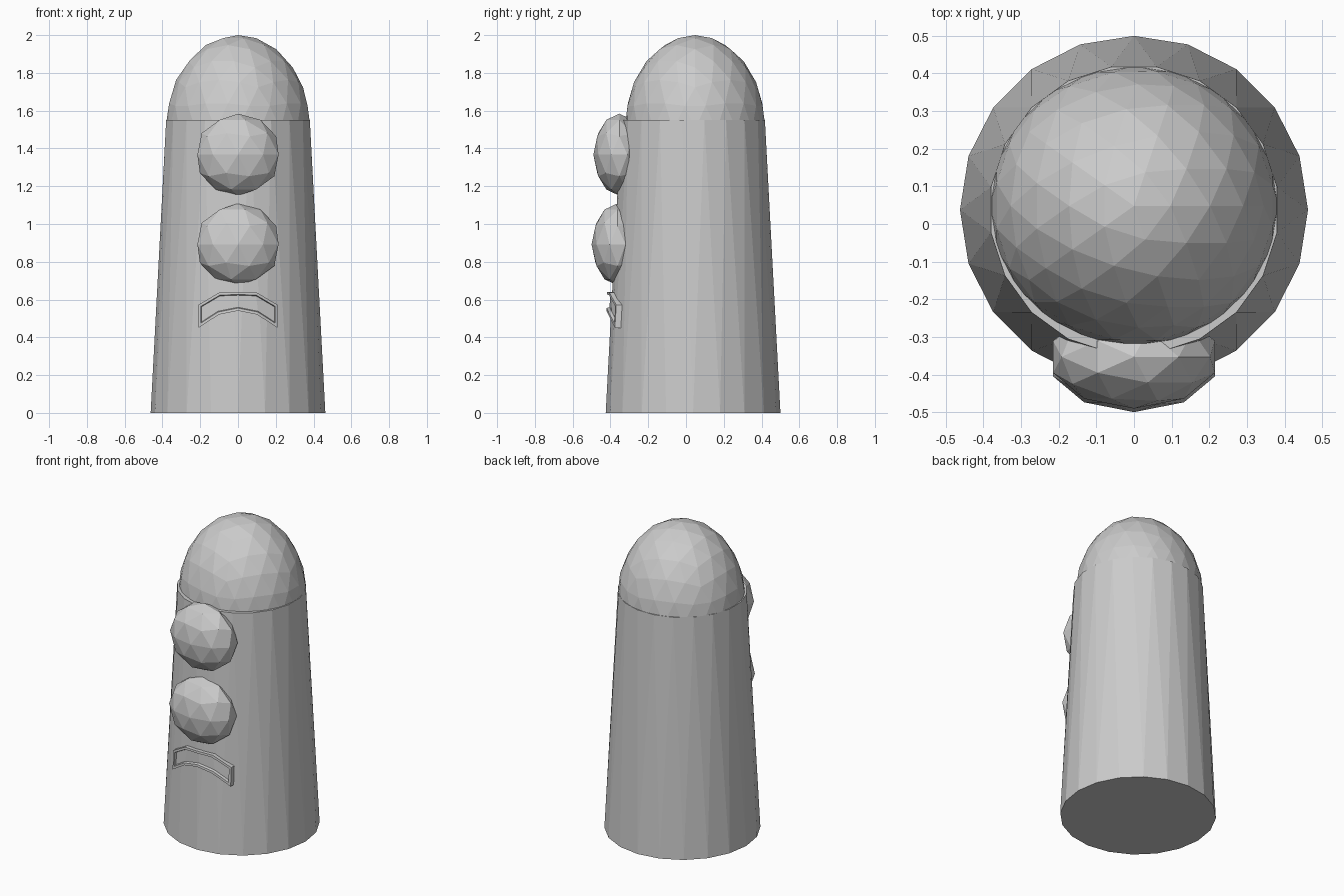
import bpy, bmesh
from math import cos, sin, pi, sqrt
from mathutils import Matrix, Vector

cube = bpy.data.objects.get("Cube")
if cube:
    bpy.data.objects.remove(cube, do_unlink=True)

grey = bpy.data.materials.new("plain grey")
grey.use_nodes = True
colour = (0.6, 0.6, 0.6, 1)
grey.diffuse_color = colour
grey.node_tree.nodes["Principled BSDF"].inputs["Base Color"].default_value = colour

AXIS_Y = 0.0375
SIDES = 20
BASE_R, TOP_R, TOP_Z = 0.4625, 0.385, 1.55


def finish(bm, name):
    bmesh.ops.recalc_face_normals(bm, faces=bm.faces)
    mesh = bpy.data.meshes.new(name)
    bm.to_mesh(mesh)
    bm.free()
    mesh.materials.append(grey)
    obj = bpy.data.objects.new(name, mesh)
    bpy.context.collection.objects.link(obj)
    return obj


def ico_ellipsoid(detail, centre, radii):
    bm = bmesh.new()
    bmesh.ops.create_icosphere(bm, subdivisions=detail, radius=1)
    move = Matrix.Translation(centre) @ Matrix.Diagonal((*radii, 1))
    bmesh.ops.transform(bm, matrix=move, verts=bm.verts)
    return bm


# Tapered body: the upper ring is turned half a step, joined by triangles
bm = bmesh.new()
rings = []
for radius, z, turn in ((BASE_R, 0, 0), (TOP_R, TOP_Z, 0.5)):
    angles = [2 * pi * (i + turn) / SIDES for i in range(SIDES)]
    rings.append([bm.verts.new((radius * cos(a), AXIS_Y + radius * sin(a), z))
                  for a in angles])
low, high = rings
for i in range(SIDES):
    j = (i + 1) % SIDES
    bm.faces.new((low[i], low[j], high[i]))
    bm.faces.new((low[j], high[j], high[i]))
bm.faces.new(low)
bm.faces.new(high)
finish(bm, "body")

# Faceted dome cut off where it meets the body
bm = ico_ellipsoid(3, (0, 0.048, 1.5), (0.385, 0.374, 0.5))
bmesh.ops.bisect_plane(bm, geom=bm.verts[:] + bm.edges[:] + bm.faces[:],
                       plane_co=(0, 0, TOP_Z), plane_no=(0, 0, 1), clear_inner=True)
finish(bm, "dome")

# Two stacked bulges on the front
for name, y, z in (("upper_bulge", -0.353, 1.367), ("lower_bulge", -0.3625, 0.892)):
    finish(ico_ellipsoid(2, (0, y, z), (0.226, 0.1375, 0.217)), name)


# Arched plaque that wraps around the body, with a raised rim
def front_y(x, z, lift):
    radius = BASE_R + (TOP_R - BASE_R) * z / TOP_Z + lift
    return AXIS_Y - sqrt(radius * radius - x * x)


bm = bmesh.new()
columns = [(-0.21, 0.45, 0.572), (-0.1, 0.521, 0.637), (0, 0.541, 0.641),
           (0.1, 0.521, 0.637), (0.21, 0.45, 0.572)]
pairs = [[bm.verts.new((x, front_y(x, z, 0.024), z)) for z in (bottom, top)]
         for x, bottom, top in columns]
for (a, b), (c, d) in zip(pairs, pairs[1:]):
    bm.faces.new((a, c, d, b))
panel = bm.faces[:]
rim = bm.edges[:]
rim = [e for e in rim if e.is_boundary]
skirt = bmesh.ops.extrude_edge_only(bm, edges=rim)
for v in skirt["geom"]:
    if isinstance(v, bmesh.types.BMVert):
        v.co.y += 0.045
bmesh.ops.inset_region(bm, faces=panel, thickness=0.014, use_even_offset=True)
bmesh.ops.inset_region(bm, faces=panel, thickness=0.004, use_even_offset=True)
for v in {v for f in panel for v in f.verts}:
    v.co += Vector((0, 0.016, 0))
finish(bm, "arched_plaque")
